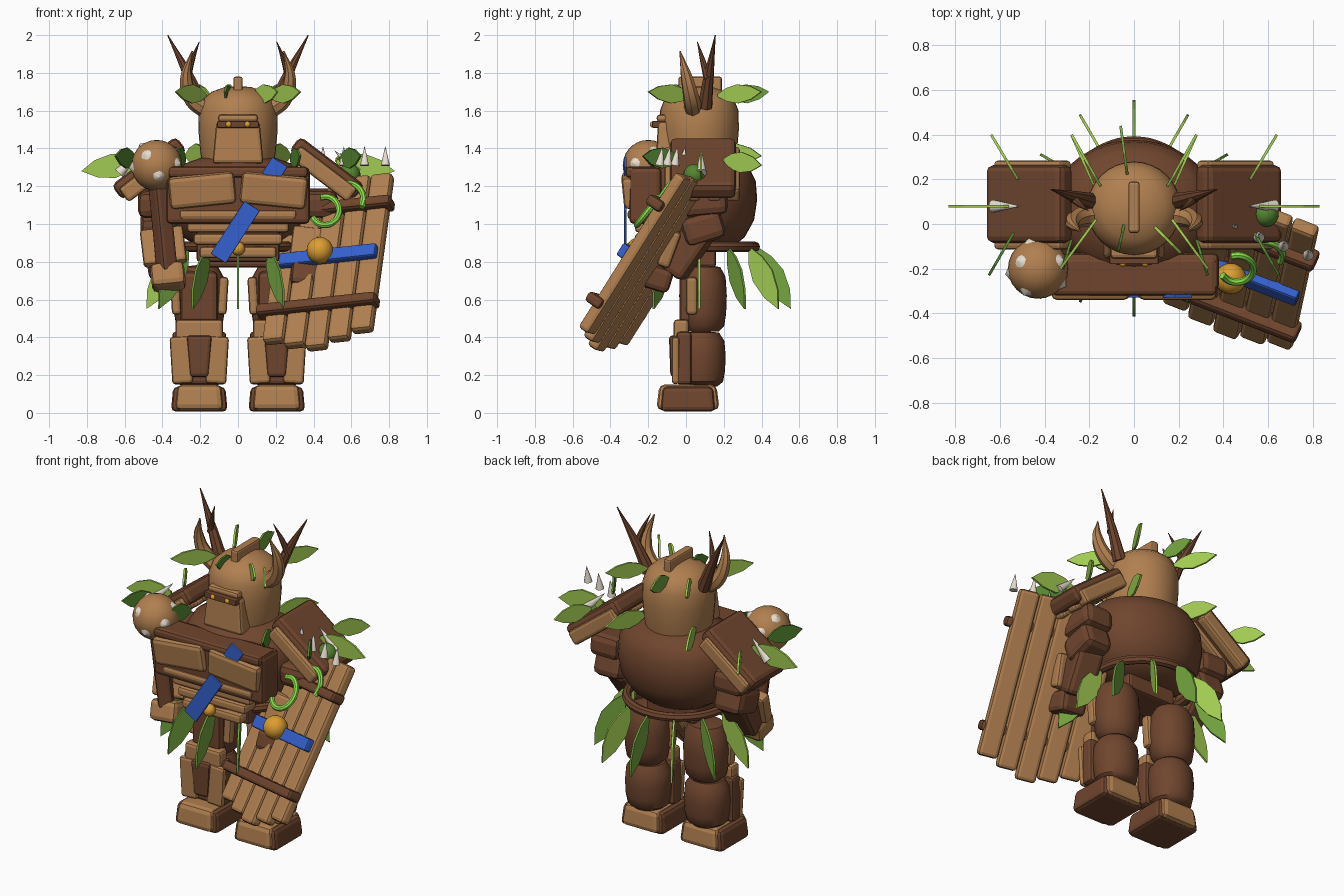
import bpy, bmesh, math
from mathutils import Vector, Matrix, Euler

if "Cube" in bpy.data.objects:
    bpy.data.objects.remove(bpy.data.objects["Cube"])


def material(name, r, g, b):
    m = bpy.data.materials.new(name)
    m.use_nodes = True
    m.diffuse_color = (r, g, b, 1)
    m.node_tree.nodes["Principled BSDF"].inputs["Base Color"].default_value = (r, g, b, 1)
    return m


LIGHT = material("light_wood", .44, .215, .08)
DARK = material("dark_wood", .16, .06, .027)
LEAF = material("leaf_green", .36, .6, .085)
FERN = material("fern_green", .18, .38, .05)
MOSS = material("deep_green", .09, .24, .03)
VINE = material("vine_green", .25, .75, .07)
BLUE = material("blue_cloth", .035, .12, .62)
AMBER = material("amber", .72, .34, .03)
BONE = material("bone", .8, .73, .62)


def add(name, bm, mat, smooth=False):
    bmesh.ops.recalc_face_normals(bm, faces=bm.faces)
    me = bpy.data.meshes.new(name)
    bm.to_mesh(me)
    bm.free()
    me.materials.append(mat)
    if smooth:
        me.polygons.foreach_set("use_smooth", [True] * len(me.polygons))
        me.set_sharp_from_angle(angle=.7)
    ob = bpy.data.objects.new(name, me)
    bpy.context.collection.objects.link(ob)
    return ob


def turn(x=0, y=0, z=0):
    return Euler((x, y, z)).to_matrix()


# Rounded box; taper scales the top in x and y
def box(name, loc, size, mat, rot=None, bevel=.018, taper=1):
    bm = bmesh.new()
    bmesh.ops.create_cube(bm, size=1)
    for v in bm.verts:
        k = taper if v.co.z > 0 else 1
        v.co = Vector((v.co.x * size[0] * k, v.co.y * size[1] * k, v.co.z * size[2]))
    bmesh.ops.bevel(bm, geom=bm.edges[:], offset=min(bevel, min(size) * .4), segments=2,
                    profile=.5, affect='EDGES', clamp_overlap=True)
    bm.transform(Matrix.Translation(loc) @ (rot or Matrix.Identity(3)).to_4x4())
    return add(name, bm, mat)


# Rounded box running from one point to another
def bar(name, a, b, w, d, mat, bevel=.02):
    a, b = Vector(a), Vector(b)
    rot = (b - a).to_track_quat('Z', 'Y').to_matrix()
    return box(name, (a + b) / 2, (w, d, (b - a).length), mat, rot, bevel)


# Turned form from (radius, height) points
def lathe(name, pts, loc, mat, sy=1, n=28):
    bm = bmesh.new()
    vs = [bm.verts.new((r, 0, z)) for r, z in pts]
    es = [bm.edges.new(p) for p in zip(vs, vs[1:])]
    bmesh.ops.spin(bm, geom=vs + es, axis=(0, 0, 1), cent=(0, 0, 0), steps=n, angle=math.tau)
    bmesh.ops.remove_doubles(bm, verts=bm.verts, dist=.0005)
    bm.transform(Matrix.Translation(loc) @ Matrix.Diagonal((1, sy, 1, 1)))
    return add(name, bm, mat, True)


def ball(name, loc, r, mat):
    bm = bmesh.new()
    bmesh.ops.create_uvsphere(bm, u_segments=24, v_segments=14, radius=r)
    bm.transform(Matrix.Translation(loc))
    return add(name, bm, mat, True)


def spike(name, a, b, r):
    a, b = Vector(a), Vector(b)
    bm = bmesh.new()
    bmesh.ops.create_cone(bm, cap_ends=True, segments=10, radius1=r, radius2=.001, depth=(b - a).length)
    bm.transform(Matrix.Translation((a + b) / 2) @ (b - a).to_track_quat('Z', 'Y').to_matrix().to_4x4())
    return add(name, bm, BONE, True)


# Swept round stem from (x, y, z, radius) points
def tube(name, pts, mat):
    cu = bpy.data.curves.new(name, 'CURVE')
    cu.dimensions = '3D'
    cu.bevel_depth, cu.bevel_resolution, cu.use_fill_caps = 1, 2, True
    sp = cu.splines.new('BEZIER')
    sp.bezier_points.add(len(pts) - 1)
    for p, (x, y, z, r) in zip(sp.bezier_points, pts):
        p.co, p.radius = (x, y, z), r
        p.handle_left_type = p.handle_right_type = 'AUTO'
    sp.resolution_u = 5
    tmp = bpy.data.objects.new(name, cu)
    bpy.context.collection.objects.link(tmp)
    bm = bmesh.new()
    bm.from_mesh(bpy.data.meshes.new_from_object(tmp.evaluated_get(bpy.context.evaluated_depsgraph_get())))
    bpy.data.objects.remove(tmp)
    return add(name, bm, mat, True)


# Thin upright leaf blade
def leaf(name, base, tip, width, mat):
    base, tip = Vector(base), Vector(tip)
    d = tip - base
    side = d.cross(Vector((0, 0, 1))).normalized()
    up = side.cross(d).normalized() * width / 2
    shape = [(0, .12), (.2, .7), (.45, 1), (.75, .7), (1, 0), (.75, -.7), (.45, -1), (.2, -.7), (0, -.12)]
    bm = bmesh.new()
    f = bm.faces.new([bm.verts.new(base + d * t + up * w - side * .006) for t, w in shape])
    ext = bmesh.ops.extrude_face_region(bm, geom=[f])["geom"]
    bmesh.ops.translate(bm, vec=side * .012, verts=[g for g in ext if isinstance(g, bmesh.types.BMVert)])
    return add(name, bm, mat)


# Torso, belt and chest
lathe("torso", [(0, .86), (.2, .87), (.29, .93), (.35, 1.02), (.37, 1.13), (.36, 1.23), (.31, 1.31),
                (.17, 1.36), (0, 1.37)], (0, .07, 0), DARK, .83, 36)
ring = [(.3 * math.cos(a), .07 + .295 * math.sin(a)) for a in [i * math.tau / 16 for i in range(17)]]
tube("belt", [(x, y, .88, .027) for x, y in ring], DARK)
box("pelvis", (0, .05, .82), (.34, .22, .1), DARK)
box("chest_frame", (0, -.215, 1.15), (.76, .17, .3), DARK, bevel=.025)
box("collar", (0, -.235, 1.275), (.74, .17, .06), DARK, bevel=.02)
box("breast_under", (0, -.27, 1.05), (.62, .08, .05), LIGHT)
for s, side in ((-1, "right"), (1, "left")):
    box(side + "_breast", (s * .19, -.29, 1.18), (.35, .09, .17), LIGHT, turn(.1, s * .1, 0), .025)
for z, w in ((.985, .54), (.92, .47), (.85, .41)):
    box("belly_slat", (0, -.21, z), (w, .12, .06), LIGHT)
box("belly_core", (0, -.14, .9), (.44, .14, .2), DARK)
ball("belt_knob", (0, -.285, .87), .037, AMBER)
for x, z, h in ((-.015, .957, .33), (.195, 1.287, .1)):
    box("sash", (x, -.322, z), (.095, .015, h), BLUE, turn(0, .575, 0), .003)

# Helmet, face and crest
lathe("helmet", [(0, 1.3), (.185, 1.3), (.2, 1.38), (.21, 1.5), (.208, 1.6), (.185, 1.66), (.14, 1.7),
                 (.07, 1.725), (0, 1.73)], (0, .07, 0), LIGHT, 1, 32)
box("face_plate", (0, -.085, 1.43), (.27, .15, .22), LIGHT, taper=.85)
box("brow", (0, -.075, 1.56), (.21, .16, .04), LIGHT)
box("eye_band", (0, -.105, 1.527), (.22, .15, .036), DARK, bevel=.006)
box("crest", (0, .075, 1.73), (.05, .23, .1), LIGHT, bevel=.012)
for s in (-1, 1):
    ball("eye", (s * .05, -.176, 1.527), .016, AMBER)
    tube("horn", [(s * .16, .04, 1.6, .05), (s * .24, .03, 1.66, .045), (s * .275, .005, 1.77, .033),
                  (s * .243, -.032, 1.915, .004)], LIGHT)
    tube("antler", [(s * .19, .1, 1.62, .04), (s * .26, .12, 1.78, .028), (s * .372, .155, 2, .003)], DARK)
    tube("antler_tine", [(s * .27, .115, 1.77, .022), (s * .245, .09, 1.86, .015),
                         (s * .205, .06, 1.965, .002)], DARK)
    leaf("collar_leaf", (s * .17, .15, 1.38), (s * .28, .4, 1.36), .11, LEAF)
for a, b, mat in (((.15, .17), (.28, .4), LEAF), ((-.15, .17), (-.28, .4), LEAF),
                  ((-.03, .22), (-.06, .44), FERN), ((.08, 0), (.21, -.13), LEAF),
                  ((-.04, .02), (-.07, -.12), MOSS), ((.17, .02), (.33, -.2), LEAF),
                  ((-.17, .02), (-.33, -.2), LEAF)):
    leaf("crown_leaf", (*a, 1.68), (*b, 1.7), .1, mat)

# Skirt of leaves round the belt
for i in range(12):
    a = i * math.pi / 6
    c, d = math.cos(a), math.sin(a)
    leaf("skirt_leaf", (.31 * c, .07 + .31 * d, .87), (.485 * c, .07 + .485 * d, .55), .13,
         FERN if i % 2 or d < -.5 else LEAF)

# Legs
barrel = [(0, 0), (.09, 0), (.122, .025), (.133, .08), (.137, .16), (.13, .24), (.1, .285), (0, .295)]
for s, side in ((-1, "right"), (1, "left")):
    x = s * .205
    box(side + "_foot", (x, .01, .073), (.3, .29, .132), DARK, bevel=.025, taper=.92)
    box(side + "_foot_cap", (x, .01, .083), (.26, .335, .136), LIGHT, bevel=.03, taper=.9)
    lathe(side + "_calf", barrel, (x, .08, .14), DARK, .95)
    lathe(side + "_thigh", [(r, z * 1.2) for r, z in barrel], (x, .09, .43), DARK, .92)
    box(side + "_shin_back", (x, -.01, .29), (.285, .08, .28), DARK)
    for e in (-1, 1):
        box(side + "_shin_plate", (x + e * .095, -.055, .28), (.11, .04, .25), LIGHT, turn(0, e * .06, 0))
        box(side + "_thigh_plate", (x + e * .125, .03, .62), (.05, .06, .2), LIGHT, turn(0, e * .06, 0))
    box(side + "_shin_tongue", (x, -.06, .3), (.1, .045, .22), DARK, bevel=.02, taper=1.35)
    box(side + "_thigh_front", (x, .015, .61), (.2, .1, .28), DARK, bevel=.03)
    box(side + "_knee", (x, -.025, .44), (.25, .08, .11), LIGHT)

# Shoulder pads and arms
for s, side in ((-1, "right"), (1, "left")):
    tilt = turn(0, s * .65, 0)
    box(side + "_shoulder_top", (s * .47, .09, 1.295), (.43, .35, .1), DARK, tilt, .03)
    for y in (-.08, .04, .15, .25):
        box(side + "_shoulder_plank", (s * .455, y, 1.265), (.38, .07, .09), LIGHT, tilt)
    for tip, base, mat in (((.83, .08, 1.28), (.52, .08, 1.33), LEAF), ((.64, .4, 1.31), (.52, .2, 1.34), LEAF),
                           ((.65, -.23, 1.36), (.54, -.04, 1.34), MOSS), ((.33, -.23, 1.36), (.28, -.07, 1.34), MOSS)):
        leaf("shoulder_leaf", (s * base[0], *base[1:]), (s * tip[0], *tip[1:]), .13 if tip[0] > .7 else .11, mat)
    spike("shoulder_spike", (s * .63, .08, 1.27), (s * .51, .08, 1.39), .03)
    box(side + "_upper_arm", (s * .43, .07, 1.11), (.2, .3, .14), DARK, turn(.08), .04)
    box(side + "_elbow", (s * .42, .09, .98), (.19, .22, .16), DARK, turn(.3), .04)
    bar(side + "_forearm", (s * .41, .08, .97), (s * .38, -.08, .74), .17, .16, DARK, .03)
    box(side + "_gauntlet", (s * .395, -.09, .88), (.23, .07, .2), LIGHT, turn(-.35, s * .12, 0))
    box(side + "_hand", (s * .37, -.155, .72), (.18, .16, .13), LIGHT if s < 0 else DARK, turn(-.3, s * .1, 0), .03)

# Club in the right hand
club = Vector((-.43, -.2, 1.31))
bar("club_handle", (-.375, -.17, .75), club, .1, .09, DARK)
ball("club_head", club, .135, LIGHT)
for i in range(10):
    z = -.85 + 1.7 * (i + .5) / 10
    r, a = math.sqrt(1 - z * z), i * 2.4
    d = Vector((r * math.cos(a), r * math.sin(a), z))
    spike("club_stud", club + d * .122, club + d * .15, .042)

# Plank shield on the left arm
u = Vector((.93, -.36, .1)).normalized()
v = Vector((.09, .54, .84))
v = (v - u * v.dot(u)).normalized()
n = u.cross(v)
face = Matrix((u, v, n)).transposed()
centre = Vector((.475, -.2, .785))


def on_shield(a, b, c):
    return centre + u * a + v * b + n * c


for i, (low, high) in enumerate(((-.46, .2), (-.5, .38), (-.53, .47), (-.49, .53), (-.45, .53))):
    box("shield_plank", on_shield((i - 2) * .125, (low + high) / 2, 0), (.12, high - low, .07), LIGHT, face, .02)
for i in range(4):
    x, y = .78 - .11 * i, -.14 + .04 * i
    spike("shield_tooth", (x, y, 1.31), (x, y + .015, 1.41), .025)
box("shield_lower_band", on_shield(-.01, -.28, .03), (.68, .06, .1), DARK, face)
box("shield_upper_band", on_shield(.055, .33, .03), (.57, .06, .1), DARK, face)
box("shield_cloth", on_shield(.02, .02, .05), (.55, .075, .05), BLUE, face, .01)
ball("shield_boss", on_shield(-.015, .035, .09), .07, AMBER)

# Vines and a bud by the shield
for x, y, z, r, a0, a1 in ((.46, -.2, 1.07, .075, -2.6, 1.9), (.58, -.14, 1.13, .085, -.5, 1.9)):
    arc = [a0 + (a1 - a0) * i / 8 for i in range(9)]
    tube("vine", [(x + r * math.cos(t), y + .06 * math.sin(t), z + r * math.sin(t), .017) for t in arc], VINE)
ball("bud", (.59, .045, 1.26), .058, MOSS)
